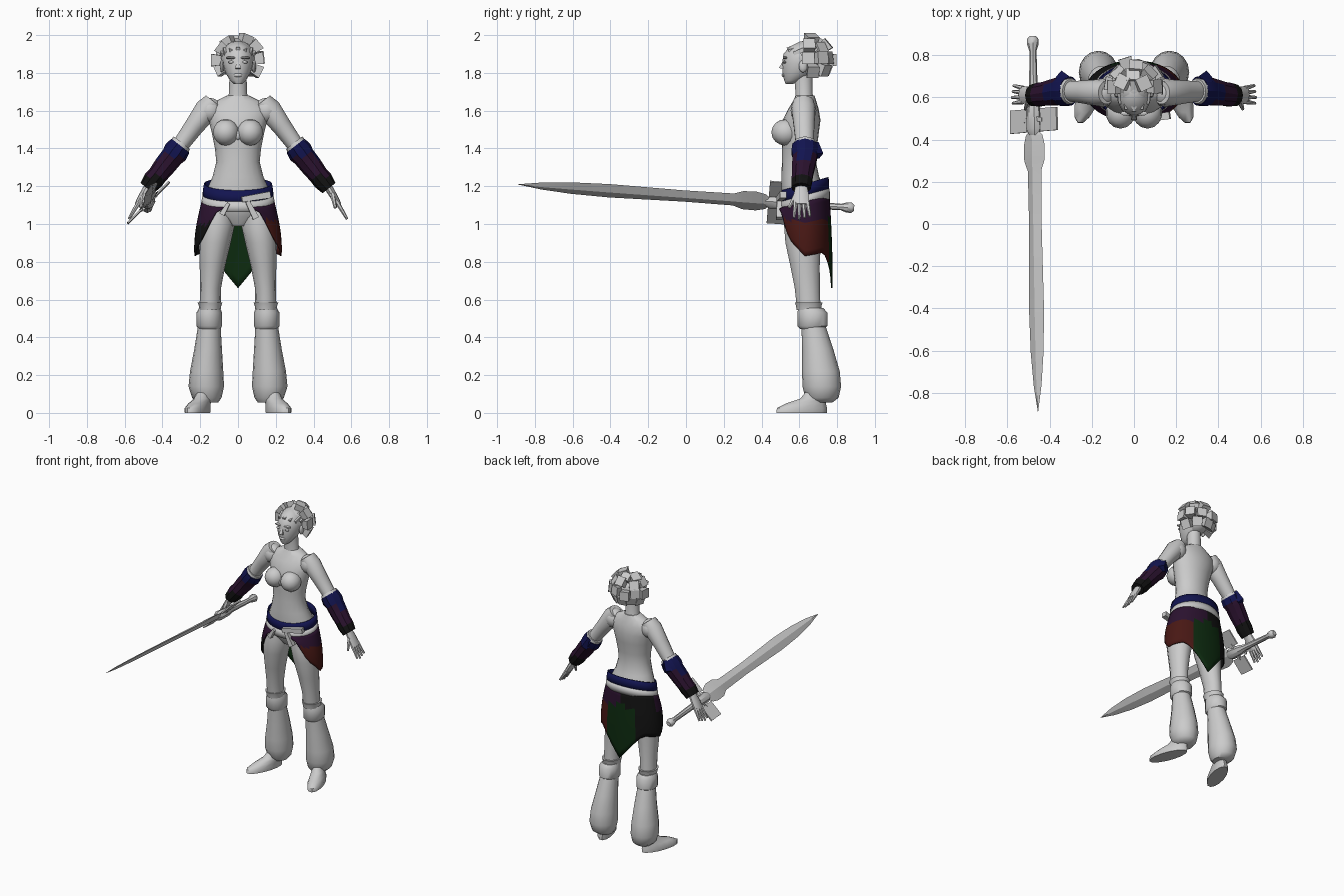
import bpy, bmesh, math, random
from mathutils import Vector, Matrix

random.seed(4)
cube = bpy.data.objects.get("Cube")
if cube:
    bpy.data.objects.remove(cube)


def material(name, rgb):
    m = bpy.data.materials.new(name)
    m.use_nodes = True
    m.diffuse_color = (*rgb, 1)
    m.node_tree.nodes["Principled BSDF"].inputs["Base Color"].default_value = (*rgb, 1)
    return m


GREY = material("light grey", (.6, .6, .6))
BLUE = material("navy blue", (.006, .007, .08))
PURPLE = material("dark purple", (.024, .006, .028))
BLACK = material("near black", (.006, .006, .006))
GREEN = material("dark green", (.004, .024, .005))
RED = material("dark red", (.065, .009, .007))


def finish(name, bm, colour=GREY, angle=45, solid=0):
    """Turn a bmesh into an object; colour is a material or a rule on the face centre."""
    bmesh.ops.recalc_face_normals(bm, faces=bm.faces)
    me = bpy.data.meshes.new(name)
    mats = []
    for f in bm.faces:
        m = colour(f.calc_center_median()) if callable(colour) else colour
        if m not in mats:
            mats.append(m)
            me.materials.append(m)
        f.material_index = mats.index(m)
        f.smooth = angle > 0
    bm.to_mesh(me)
    bm.free()
    if angle:
        me.set_sharp_from_angle(angle=math.radians(angle))
    ob = bpy.data.objects.new(name, me)
    bpy.context.collection.objects.link(ob)
    if solid:
        mod = ob.modifiers.new("thickness", "SOLIDIFY")
        mod.thickness = solid
    return ob


def loft(name, rings, axis=(0, 0, 1), n=14, colour=GREY, angle=45, shear=0):
    """Skin elliptical rings (x, y, z, radius across, radius in depth)."""
    bm = bmesh.new()
    a = Vector(axis).normalized()
    u = Vector((0, 1, 0)).cross(a).normalized()
    v = a.cross(u)
    loops = []
    for x, y, z, p, q in rings:
        turn = [2 * math.pi * i / n for i in range(n)]
        loops.append([bm.verts.new(Vector((x, y, z)) + u * p * math.cos(t) + v * q * math.sin(t))
                      for t in turn])
    for lo, hi in zip(loops, loops[1:]):
        for i in range(n):
            j = (i + 1) % n
            bm.faces.new((lo[i], lo[j], hi[j], hi[i]))
    bm.faces.new(loops[0])
    bm.faces.new(loops[-1])
    for vert in bm.verts:
        vert.co.x += shear * (.7 - vert.co.y)
    return finish(name, bm, colour, angle)


def frustum(bm, a, b, r0, r1, n=4):
    a, b = Vector(a), Vector(b)
    turn = (b - a).to_track_quat('Z', 'Y').to_matrix().to_4x4()
    mat = Matrix.Translation((a + b) / 2) @ turn @ Matrix.Rotation(math.pi / 4, 4, 'Z')
    bmesh.ops.create_cone(bm, cap_ends=True, segments=n, radius1=r0, radius2=r1,
                          depth=(b - a).length, matrix=mat)


def ball(name, centre, size, segs=14, colour=GREY):
    bm = bmesh.new()
    bmesh.ops.create_uvsphere(bm, u_segments=segs, v_segments=segs // 2 + 1, radius=1,
                              matrix=Matrix.Translation(centre) @ Matrix.Diagonal((*size, 1)))
    return finish(name, bm, colour)


def shell(name, top, bottom, rx, ry, span, colour, steps=36, rows=8, flare=0, angle=40):
    """Wrapped cloth around the hips; angle 0 is the back, positive is the model's left."""
    bm = bmesh.new()
    grid = []
    for i in range(steps + 1):
        d = -span + 2 * span * i / steps
        t, hi, lo = math.radians(d), top(d), bottom(d)
        col = []
        for k in range(rows + 1):
            f = k / rows
            grow = flare * math.sin(f * 1.8)
            col.append(bm.verts.new(((rx + grow) * math.sin(t),
                                     .63 + (ry + grow * .4) * math.cos(t), hi + (lo - hi) * f)))
        grid.append(col)
    for p, q in zip(grid, grid[1:]):
        for k in range(rows):
            bm.faces.new((p[k], q[k], q[k + 1], p[k + 1]))
    bmesh.ops.remove_doubles(bm, verts=bm.verts, dist=.0001)
    return finish(name, bm, colour, angle, .008)


# Torso, neck and head
loft("torso", [(0, .63, .99, .06, .07), (0, .63, 1.04, .15, .1), (0, .63, 1.1, .18, .12),
               (0, .62, 1.18, .165, .115), (0, .605, 1.25, .135, .1), (0, .598, 1.33, .115, .09),
               (0, .6, 1.4, .122, .092), (0, .603, 1.48, .138, .1), (0, .612, 1.55, .155, .1),
               (0, .622, 1.61, .165, .08), (0, .628, 1.65, .12, .062), (0, .63, 1.68, .058, .05)], n=20)
loft("neck", [(0, .63, 1.64, .065, .055), (0, .625, 1.69, .048, .046), (0, .62, 1.8, .045, .05)])
loft("head", [(0, .548, 1.742, .022, .02), (0, .565, 1.76, .042, .045), (0, .595, 1.8, .067, .085),
              (0, .615, 1.85, .082, .106), (0, .62, 1.9, .08, .104), (0, .63, 1.94, .06, .08),
              (0, .63, 1.965, .02, .03)], n=16, angle=60)
bm = bmesh.new()
frustum(bm, (0, .525, 1.875), (0, .506, 1.822), .006, .02)
finish("nose", bm)
ball("lips", (0, .518, 1.788), (.024, .012, .011), 10)
ball("bust_clasp", (0, .5, 1.47), (.02, .012, .025), 8)
for s, side in ((1, "left"), (-1, "right")):
    ball(side + "_breast", (s * .064, .527, 1.485), (.07, .075, .07))
    ball(side + "_ear", (s * .084, .62, 1.835), (.012, .024, .034), 8)
    ball(side + "_eye", (s * .036, .522, 1.857), (.017, .01, .008), 8)
    ball(side + "_brow", (s * .036, .524, 1.88), (.03, .012, .008), 8)

# Hair: a cap, combed strands on top and chunky locks behind
ball("hair_cap", (0, .645, 1.878), (.092, .1, .092))
bm = bmesh.new()
for az in range(-75, 76, 25):
    t = math.radians(az)
    front = (.083 * math.sin(t), .635 - .1 * math.cos(t), 1.925 - .03 * abs(math.sin(t)))
    frustum(bm, front, (.085 * math.sin(t), .69, 1.965 - .03 * abs(math.sin(t))), .014, .028)
for elev, spread, count in ((65, 60, 3), (36, 85, 5), (6, 85, 6), (-24, 70, 5)):
    for i in range(count):
        az = math.radians(-spread + 2 * spread * i / (count - 1) + random.uniform(-6, 6))
        e = math.radians(elev + random.uniform(-6, 6))
        d = Vector((math.sin(az) * math.cos(e), math.cos(az) * math.cos(e), math.sin(e)))
        centre = Vector((0, .645, 1.865))
        frustum(bm, centre + d * .06, centre + d * random.uniform(.125, .15), .03, .046)
finish("hair_locks", bm, angle=0)

# Arms, bracers and hands
for s, side in ((1, "left"), (-1, "right")):
    down = (.62 * s, 0, -.79)
    ball(side + "_shoulder", (s * .15, .622, 1.6), (.068, .068, .068))
    loft(side + "_arm", [(s * .13, .622, 1.65, .05, .055), (s * .165, .622, 1.605, .064, .064),
                         (s * .23, .625, 1.52, .052, .056), (s * .31, .63, 1.41, .043, .048),
                         (s * .4, .62, 1.29, .044, .048), (s * .48, .61, 1.19, .03, .038)], down)
    loft(side + "_elbow_trim", [(s * .297, .63, 1.43, .054, .058), (s * .31, .63, 1.41, .058, .066)], down)
    loft(side + "_bracer",
         [(s * .305, .63, 1.415, .06, .07), (s * .33, .63, 1.38, .068, .075), (s * .35, .63, 1.355, .06, .068),
          (s * .39, .622, 1.305, .058, .064), (s * .425, .617, 1.26, .053, .058),
          (s * .45, .613, 1.23, .055, .058), (s * .482, .61, 1.19, .044, .052)],
         down, 10, lambda c: BLUE if c.z > 1.36 else PURPLE if c.z > 1.25 else BLACK, 25)
    bm = bmesh.new()
    frustum(bm, (s * .31, .67, 1.42), (s * .345, .7, 1.36), .035, .03)
    finish(side + "_elbow_guard", bm, BLUE, 0)
    loft(side + "_palm", [(s * .475, .61, 1.2, .022, .032), (s * .505, .61, 1.15, .02, .042),
                          (s * .535, .612, 1.1, .015, .044)], down, 10)
    bm = bmesh.new()
    for i in range(4):
        y = .58 + .021 * i
        tip = (s * (.578 - .004 * abs(i - 1)), .572 + .028 * i, 1.025 + .008 * abs(i - 1))
        frustum(bm, (s * .525, y, 1.115), tip, .013, .007, 6)
    frustum(bm, (s * .5, .585, 1.16), (s * .515, .545, 1.085), .015, .008, 6)
    finish(side + "_fingers", bm)

# Legs, knee bands, flared boots and shoes
for s, side in ((1, "left"), (-1, "right")):
    loft(side + "_leg", [(s * .1, .63, 1.09, .07, .1), (s * .108, .62, 1.0, .092, .104),
                         (s * .122, .62, .9, .084, .096), (s * .135, .63, .78, .068, .08),
                         (s * .145, .642, .66, .055, .068), (s * .148, .65, .55, .056, .064)])
    loft(side + "_boot_rim", [(s * .148, .65, .545, .056, .066), (s * .148, .65, .57, .06, .07),
                              (s * .148, .65, .585, .066, .075)], angle=30)
    loft(side + "_knee_band", [(s * .15, .665, .445, .056, .06), (s * .152, .67, .46, .068, .08),
                               (s * .152, .67, .53, .068, .08), (s * .15, .66, .555, .056, .066)], n=16)
    loft(side + "_boot", [(s * .16, .715, .055, .055, .06), (s * .165, .72, .08, .078, .088),
                          (s * .168, .719, .14, .094, .102), (s * .166, .714, .22, .088, .1),
                          (s * .158, .697, .34, .073, .082), (s * .152, .675, .46, .06, .064)], n=16)
    loft(side + "_shoe", [(s * .188, .612, 0, .055, .137), (s * .188, .614, .025, .057, .136),
                          (s * .184, .635, .05, .05, .108), (s * .176, .675, .075, .045, .072),
                          (s * .168, .69, .12, .04, .05)], shear=s * .3)

# Waist sash, under sash and draped skirt
def sash_top(d):
    return 1.213 + .035 * math.cos(math.radians(d))


def hem(d):
    pts = ((0, .66), (25, .78), (45, .85), (90, .83), (125, .92), (150, 1.06), (180, 1.12))
    for (d0, z0), (d1, z1) in zip(pts, pts[1:]):
        if abs(d) <= d1:
            return z0 + (z1 - z0) * (abs(d) - d0) / (d1 - d0)


def skirt_colour(c):
    d = math.degrees(math.atan2(c.x, c.y - .63))
    if abs(d) < 42 and c.z < 1.06 - .001 * abs(d):
        return GREEN
    if d > 42 and c.z < 1.02:
        return RED
    if -85 < d < 0 or (d < 0 and c.z < 1.0):
        return BLACK
    return PURPLE


shell("waist_sash", sash_top, lambda d: sash_top(d) - .07, .18, .125, 180, BLUE, rows=2, flare=.008)
shell("under_sash", lambda d: sash_top(d) - .06, lambda d: sash_top(d) - .115, .188, .13, 180, GREY, rows=2,
      flare=.006)
shell("skirt", lambda d: sash_top(d) - .09, hem, .192, .13, 160, skirt_colour, 32, 10, .04, 30)
bm = bmesh.new()
frustum(bm, (.02, .492, 1.13), (.17, .515, 1.155), .02, .025)
frustum(bm, (.05, .492, 1.12), (.095, .495, 1.03), .016, .024)
frustum(bm, (-.05, .492, 1.11), (-.085, .495, 1.05), .012, .02)
finish("sash_knot", bm, GREY, 0)

# Sword, built upright from the pommel and then laid along its own axis
start, tip = Vector((-.48, .89, 1.085)), Vector((-.455, -.89, 1.21))
along = (tip - start).normalized()
across = Vector((1, 0, 1))
across = (across - along * across.dot(along)).normalized()
place = Matrix((across, along.cross(across), along)).transposed().to_4x4()
place.translation = start
size = (tip - start).length
blade = loft("sword_blade", [(0, 0, .45, .03, .016), (0, 0, .47, .055, .016), (0, 0, .52, .07, .016),
                             (0, 0, .59, .068, .016), (0, 0, .64, .045, .015), (0, 0, .9, .042, .014),
                             (0, 0, 1.3, .05, .013), (0, 0, 1.5, .043, .011), (0, 0, 1.66, .026, .008),
                             (0, 0, size, .001, .001)], n=4, angle=10)
grip = loft("sword_grip", [(0, 0, 0, .016, .016), (0, 0, .015, .028, .028), (0, 0, .04, .027, .027),
                           (0, 0, .07, .017, .017), (0, 0, .3, .021, .021), (0, 0, .34, .032, .03),
                           (0, 0, .44, .04, .034), (0, 0, .47, .025, .02)], n=8, angle=40)
bm = bmesh.new()
for s in (1, -1):
    bmesh.ops.create_cube(bm, size=1, matrix=Matrix.Translation((s * .1, 0, .4)) @
                          Matrix.Diagonal((.11, .01, .11, 1)))
    frustum(bm, (0, 0, .39), (s * .06, 0, .4), .02, .012)
guard = finish("sword_guard", bm, angle=0)
for part in (blade, grip, guard):
    part.matrix_world = place
